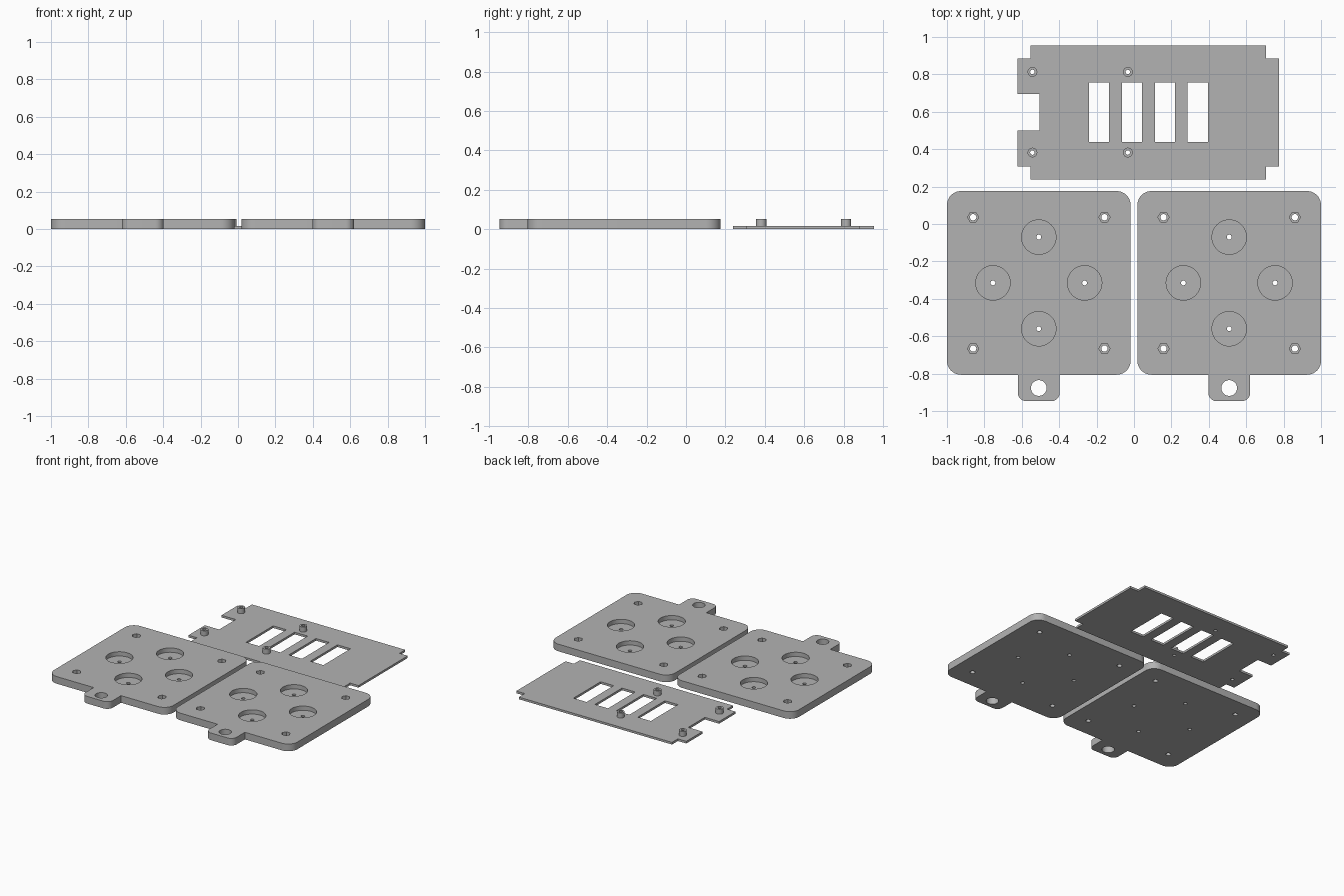
import bpy, bmesh
from math import cos, sin, tau
from mathutils import Vector

cube = bpy.data.objects.get("Cube")
if cube:
    bpy.data.objects.remove(cube, do_unlink=True)

grey = bpy.data.materials.new("plain grey")
grey.use_nodes = True
grey.diffuse_color = (0.45, 0.45, 0.45, 1)
grey.node_tree.nodes["Principled BSDF"].inputs["Base Color"].default_value = (0.45, 0.45, 0.45, 1)

HEIGHT = 0.053      # thick plates and standoff tops
SHEET = 0.016       # thin panel
FLOOR = 0.021       # floor of the round pockets
OVER = 0.1          # cutters reach past the surfaces


def circle(x, y, r, sides=48):
    return [(x + r * cos(tau * i / sides), y + r * sin(tau * i / sides)) for i in range(sides)]


def rect(x0, x1, y0, y1):
    return [(x0, y0), (x1, y0), (x1, y1), (x0, y1)]


def rounded(corners, steps=10):
    """Outline from (x, y, radius) right-angle corners."""
    out = []
    for i, (x, y, r) in enumerate(corners):
        p = Vector((x, y))
        if r == 0:
            out.append((x, y))
            continue
        a = (Vector(corners[i - 1][:2]) - p).normalized() * r
        b = (Vector(corners[(i + 1) % len(corners)][:2]) - p).normalized() * r
        for k in range(steps + 1):
            t = tau / 4 * k / steps
            out.append(tuple(p + a * (1 - sin(t)) + b * (1 - cos(t))))
    return out


def prisms(name, outlines, z0, z1):
    """One object holding an upright prism for each outline."""
    bm = bmesh.new()
    for pts in outlines:
        face = bm.faces.new([bm.verts.new((x, y, z0)) for x, y in pts])
        top = bmesh.ops.extrude_face_region(bm, geom=[face])["geom"]
        bmesh.ops.translate(bm, vec=(0, 0, z1 - z0),
                            verts=[v for v in top if isinstance(v, bmesh.types.BMVert)])
    bmesh.ops.recalc_face_normals(bm, faces=bm.faces)
    mesh = bpy.data.meshes.new(name)
    bm.to_mesh(mesh)
    bm.free()
    mesh.materials.append(grey)
    obj = bpy.data.objects.new(name, mesh)
    bpy.context.collection.objects.link(obj)
    return obj


def cut(obj, outlines, z0=-OVER, z1=OVER):
    """Cut the outlines out of the object between two heights."""
    cutter = prisms("cutter", outlines, z0, z1)
    cutter.hide_render = True
    mod = obj.modifiers.new("cut", "BOOLEAN")
    mod.operation, mod.solver, mod.object = "DIFFERENCE", "EXACT", cutter
    bpy.context.view_layer.objects.active = obj
    bpy.ops.object.modifier_apply(modifier=mod.name)
    bpy.data.objects.remove(cutter, do_unlink=True)


def smooth(obj):
    bpy.ops.object.select_all(action="DESELECT")
    obj.select_set(True)
    bpy.context.view_layer.objects.active = obj
    bpy.ops.object.shade_smooth_by_angle(angle=0.5)


# Two thick button plates with a hanging tab
def button_plate(name, cx):
    cy, half, tab, end = -0.315, 0.491, 0.112, -0.947
    lo, hi = cy - half, cy + half
    plate = prisms(name, [rounded([
        (cx - half, lo, 0.075), (cx - tab, lo, 0), (cx - tab, end, 0.045),
        (cx + tab, end, 0.045), (cx + tab, lo, 0), (cx + half, lo, 0.075),
        (cx + half, hi, 0.075), (cx - half, hi, 0.075)])], 0, HEIGHT)
    buttons = [(cx + 0.245 * dx, cy + 0.245 * dy)
               for dx, dy in ((1, 0), (-1, 0), (0, 1), (0, -1))]
    screws = [(cx + 0.351 * sx, cy + 0.351 * sy) for sx in (-1, 1) for sy in (-1, 1)]
    # round button pockets and hexagonal nut pockets
    cut(plate, [circle(x, y, 0.092) for x, y in buttons]
        + [circle(x, y, 0.03, 6) for x, y in screws], FLOOR, OVER)
    # through holes
    cut(plate, [circle(x, y, 0.013, 24) for x, y in buttons]
        + [circle(x, y, 0.017, 24) for x, y in screws]
        + [circle(cx, -0.877, 0.042)])
    smooth(plate)


button_plate("right_button_plate", -0.509)
button_plate("left_button_plate", 0.509)

# Thin rear panel with side lugs, a notch and four slots
posts = [(x, y) for x in (-0.543, -0.033) for y in (0.382, 0.813)]
panel = prisms("rear_panel", [[
    (-0.553, 0.238), (0.706, 0.238), (0.706, 0.307), (0.775, 0.307),
    (0.775, 0.885), (0.706, 0.885), (0.706, 0.954), (-0.553, 0.954),
    (-0.553, 0.885), (-0.622, 0.885), (-0.622, 0.695), (-0.505, 0.695),
    (-0.505, 0.5), (-0.622, 0.5), (-0.622, 0.307), (-0.553, 0.307)]], 0, SHEET)
slots = [rect(x - 0.054, x + 0.054, 0.438, 0.757) for x in (-0.187, -0.011, 0.165, 0.341)]
cut(panel, slots + [circle(x, y, 0.012, 24) for x, y in posts])
smooth(panel)

# Hollow standoffs on the panel
for i, (x, y) in enumerate(posts):
    post = prisms(f"standoff_{i + 1}", [circle(x, y, 0.026, 32)], SHEET, HEIGHT)
    cut(post, [circle(x, y, 0.012, 24)])
    smooth(post)
